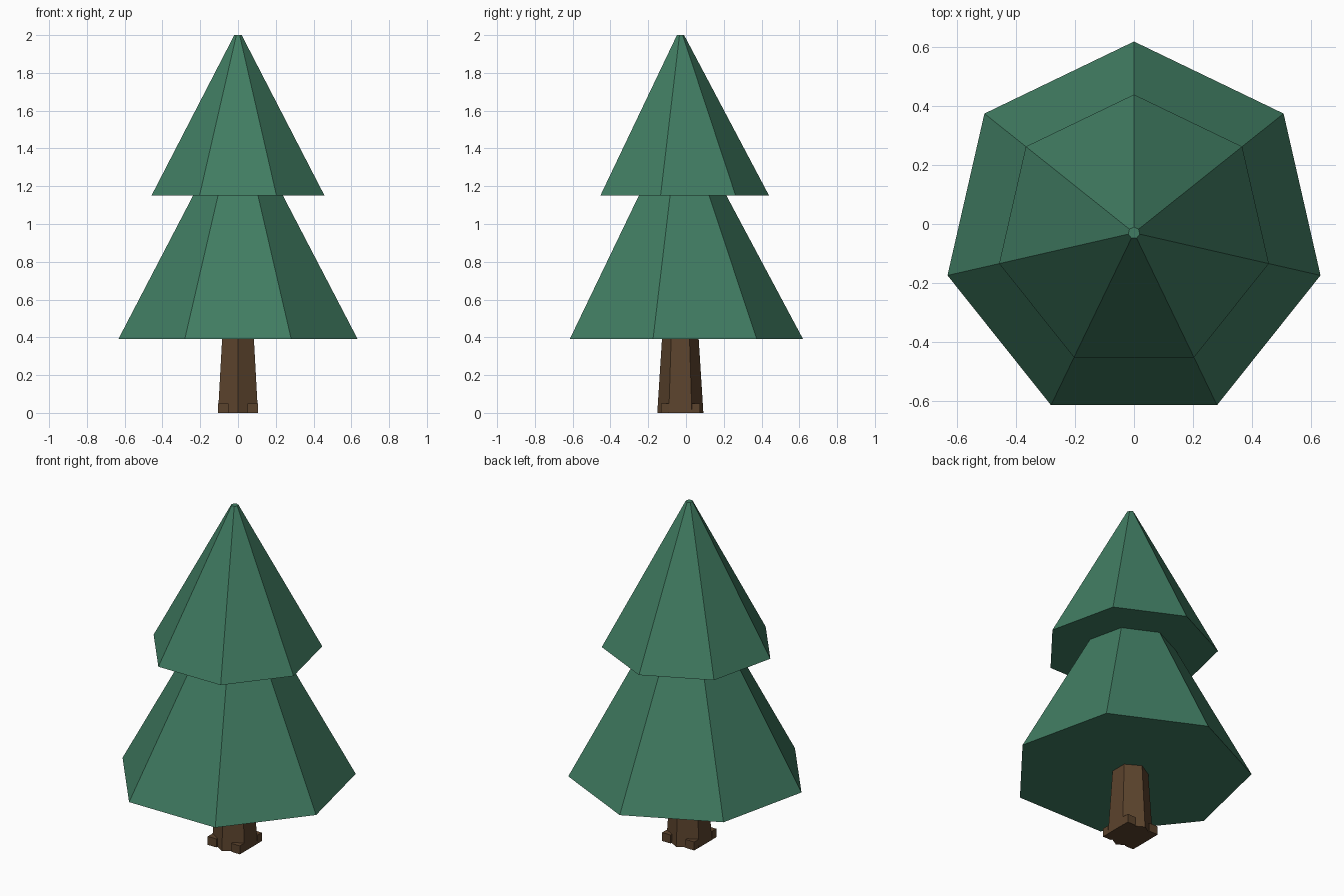
import bpy

cube = bpy.data.objects.get("Cube")
if cube:
    bpy.data.objects.remove(cube, do_unlink=True)

CENTRE_Y = -0.03  # the seven-sided outline is centred on its bounds, so its axis sits forward


def material(name, colour):
    mat = bpy.data.materials.new(name)
    mat.use_nodes = True
    mat.diffuse_color = (*colour, 1)
    mat.node_tree.nodes["Principled BSDF"].inputs["Base Color"].default_value = (*colour, 1)
    return mat


def tapered(name, sides, low, high, bottom, top, mat):
    """Closed flat-sided cone segment with one corner facing the back."""
    bpy.ops.mesh.primitive_cone_add(
        vertices=sides, radius1=low, radius2=high, depth=top - bottom,
        location=(0, CENTRE_Y, (bottom + top) / 2))
    obj = bpy.context.object
    obj.name = name
    obj.data.materials.append(mat)


def root(name, side, end, mat):
    """Small block at a foot of the trunk."""
    bpy.ops.mesh.primitive_cube_add(
        size=1, location=(side * 0.077, CENTRE_Y + end * 0.082, 0.025))
    obj = bpy.context.object
    obj.name = name
    obj.scale = (0.056, 0.042, 0.05)
    obj.data.materials.append(mat)


green = material("pine green", (0.052, 0.203, 0.122))
brown = material("bark brown", (0.105, 0.056, 0.026))

# Foliage tiers
tapered("lower_foliage", 7, 0.65, 0.18, 0.39, 1.27, green)
tapered("upper_foliage", 7, 0.47, 0.02, 1.15, 2.0, green)

# Trunk and its four roots
tapered("trunk", 6, 0.122, 0.096, 0, 0.41, brown)
for side, side_name in ((-1, "right"), (1, "left")):
    for end, end_name in ((-1, "front"), (1, "back")):
        root(f"{end_name}_{side_name}_root", side, end, brown)
